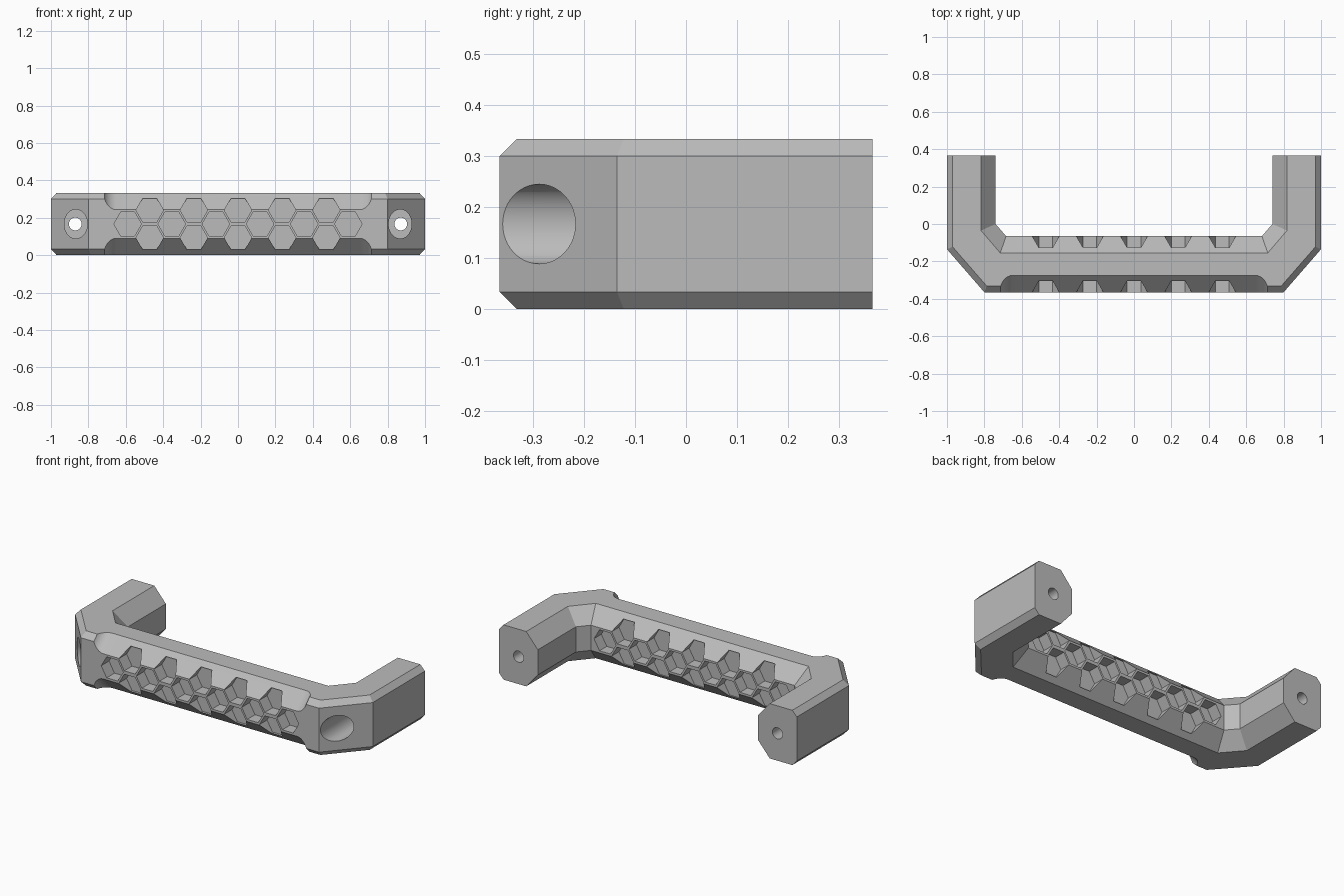
import bpy, bmesh, math
from mathutils import Vector

if "Cube" in bpy.data.objects:
    bpy.data.objects.remove(bpy.data.objects["Cube"])

H = 0.333          # handle height
MID = H / 2
FRONT, BACK = -0.365, -0.065

metal = bpy.data.materials.new("plain_grey")
metal.use_nodes = True
GREY = (0.5, 0.5, 0.5, 1)
metal.diffuse_color = GREY
metal.node_tree.nodes["Principled BSDF"].inputs["Base Color"].default_value = GREY


def finish(bm, name):
    bmesh.ops.recalc_face_normals(bm, faces=bm.faces)
    mesh = bpy.data.meshes.new(name)
    bm.to_mesh(mesh)
    bm.free()
    mesh.materials.append(metal)
    obj = bpy.data.objects.new(name, mesh)
    bpy.context.collection.objects.link(obj)
    return obj


def prism(bm, outline, direction):
    """Extrude a closed outline of 3D points along a direction."""
    low = [bm.verts.new(p) for p in outline]
    high = [bm.verts.new(Vector(p) + Vector(direction)) for p in outline]
    bm.faces.new(low)
    bm.faces.new(high[::-1])
    n = len(low)
    for i in range(n):
        j = (i + 1) % n
        bm.faces.new((low[i], high[i], high[j], low[j]))


def disc(x, y, z, rx, rz, sides, turn=0.0):
    return [(x + rx * math.cos(math.tau * i / sides + turn), y,
             z + rz * math.sin(math.tau * i / sides + turn)) for i in range(sides)]


# Handle body: chamfered section swept along a U with mitred corners.
# Each station lists outer wall, outer top edge, inner top edge, inner wall.
half = [
    [(1, 0.365), (0.97, 0.365), (0.818, 0.365), (0.74, 0.365)],
    [(1, -0.135), (0.97, -0.122), (0.818, -0.035), (0.74, 0.0)],
    [(0.8, FRONT), (0.787, FRONT + 0.033), (0.715, -0.155), (0.684, BACK)],
]
stations = half + [[(-x, y) for x, y in s] for s in reversed(half)]
bm = bmesh.new()
rings = []
for s in stations:
    order = [0, 1, 2, 3, 3, 2, 1, 0]
    heights = [0.033, 0, 0, 0.09, H - 0.09, H, H, H - 0.033]
    rings.append([bm.verts.new((*s[k], z)) for k, z in zip(order, heights)])
for a, b in zip(rings, rings[1:]):
    for i in range(8):
        j = (i + 1) % 8
        bm.faces.new((a[i], b[i], b[j], a[j]))
bm.faces.new(rings[0])
bm.faces.new(rings[-1][::-1])
body = finish(bm, "handle_body")

# Deep front chamfers with filleted ends, top and bottom.
bm = bmesh.new()
R, END, DEPTH = 0.07, 0.72, 0.09 / math.sqrt(2)
for side in (1, -1):
    corner = Vector((0, FRONT, MID + side * MID))
    inward = Vector((0, 1, -side)).normalized()
    along = Vector((0, 1, side)).normalized()
    right = [(END, -0.1)]
    for i in range(9):
        a = math.pi / 2 * i / 8
        right.append((END - R + R * math.cos(a), DEPTH - R + R * math.sin(a)))
    profile = right + [(-x, d) for x, d in reversed(right)]
    outline = [corner + Vector((x, 0, 0)) + inward * d - along * 0.2 for x, d in profile]
    prism(bm, outline, along * 0.4)
chamfer_cutter = finish(bm, "chamfer_cutter")

# Honeycomb grip pockets on front and back.
bm = bmesh.new()
PITCH, RISE, HEX = 0.118, 0.074, 0.0735
for col in range(-5, 6):
    rows = (0,) if col % 2 else (-RISE, RISE)
    for dz in rows:
        for start, depth in ((FRONT - 0.1, 0.175), (BACK + 0.1, -0.17)):
            prism(bm, disc(col * PITCH, start, MID + dz, HEX, HEX, 6), (0, depth, 0))
hex_cutter = finish(bm, "hex_cutter")

# Screw holes through the legs, and their wide recesses.
bm = bmesh.new()
for x in (-0.87, 0.87):
    prism(bm, disc(x, -0.6, MID, 0.034, 0.034, 32), (0, 1.2, 0))
hole_cutter = finish(bm, "hole_cutter")
bm = bmesh.new()
for x in (-0.867, 0.867):
    prism(bm, disc(x, -0.6, MID, 0.062, 0.078, 48), (0, 0.55, 0))
recess_cutter = finish(bm, "recess_cutter")

for cutter in (chamfer_cutter, hex_cutter, hole_cutter, recess_cutter):
    mod = body.modifiers.new(cutter.name, 'BOOLEAN')
    mod.operation = 'DIFFERENCE'
    mod.solver = 'EXACT'
    mod.object = cutter
    cutter.hide_render = True
    cutter.hide_set(True)

# Apply the cuts, remove the cutters, smooth the round parts.
bpy.context.view_layer.objects.active = body
body.select_set(True)
for mod in list(body.modifiers):
    bpy.ops.object.modifier_apply(modifier=mod.name)
for cutter in (chamfer_cutter, hex_cutter, hole_cutter, recess_cutter):
    bpy.data.objects.remove(cutter)
bpy.ops.object.shade_smooth_by_angle(angle=math.radians(25))
